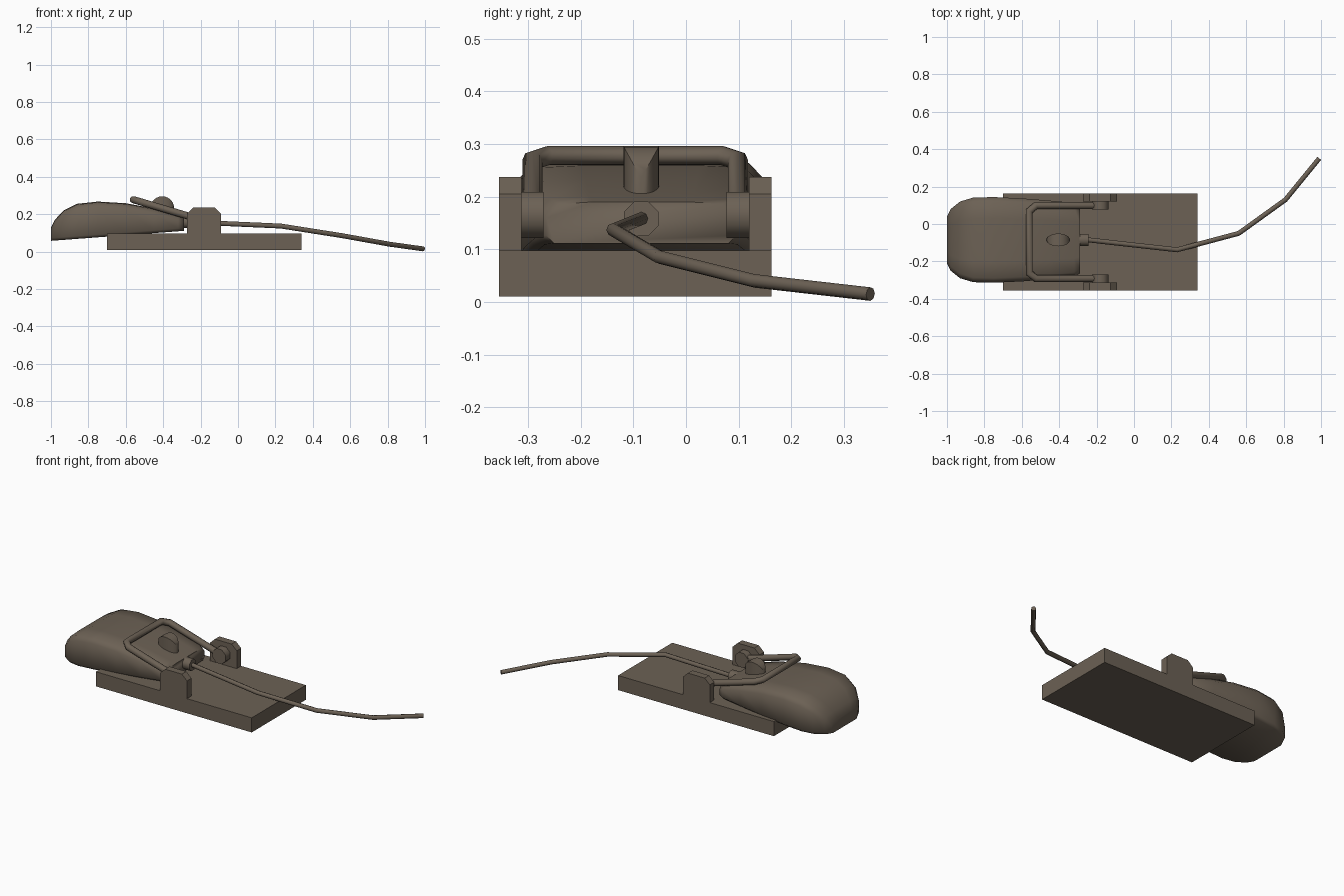
import bpy, bmesh, math
from mathutils import Matrix, Vector

cube = bpy.data.objects.get("Cube")
if cube:
    bpy.data.objects.remove(cube, do_unlink=True)

MID = -0.085  # centre line of the mouse and trap in y

mat = bpy.data.materials.new("grey_brown")
mat.use_nodes = True
COLOUR = (0.15, 0.12, 0.09, 1)
mat.diffuse_color = COLOUR
mat.node_tree.nodes["Principled BSDF"].inputs["Base Color"].default_value = COLOUR


def finish(name, bm, smooth=None):
    bmesh.ops.recalc_face_normals(bm, faces=bm.faces)
    mesh = bpy.data.meshes.new(name)
    bm.to_mesh(mesh)
    bm.free()
    obj = bpy.data.objects.new(name, mesh)
    bpy.context.collection.objects.link(obj)
    mesh.materials.append(mat)
    if smooth:
        bpy.ops.object.select_all(action='DESELECT')
        obj.select_set(True)
        bpy.context.view_layer.objects.active = obj
        bpy.ops.object.shade_smooth_by_angle(angle=math.radians(smooth))
    return obj


def loft(name, rings, smooth=None):
    """Skin a list of equal closed rings and cap both ends."""
    bm = bmesh.new()
    loops = [[bm.verts.new(p) for p in ring] for ring in rings]
    n = len(loops[0])
    for a, b in zip(loops, loops[1:]):
        for i in range(n):
            j = (i + 1) % n
            bm.faces.new((a[i], a[j], b[j], b[i]))
    bm.faces.new(loops[0])
    bm.faces.new(loops[-1])
    return finish(name, bm, smooth)


def rod(name, centre, radius, length, axis, sides=8):
    bm = bmesh.new()
    turn = Vector((0, 0, 1)).rotation_difference(Vector(axis)).to_matrix().to_4x4()
    spin = Matrix.Rotation(math.pi / sides, 4, 'Z')
    bmesh.ops.create_cone(bm, cap_ends=True, segments=sides, radius1=radius, radius2=radius,
                          depth=length, matrix=Matrix.Translation(centre) @ turn @ spin)
    return finish(name, bm, 50)


def tube(name, points, radius, sides=8):
    """Sweep a round section along a path with mitred corners."""
    pts = [Vector(p) for p in points]
    rings = []
    tangent = (pts[1] - pts[0]).normalized()
    side = tangent.cross(Vector((0, 0, 1))).normalized()
    up = side.cross(tangent)
    section = [(side * math.cos(a) + up * math.sin(a)) * radius
               for a in (math.tau * i / sides for i in range(sides))]
    ring = [pts[0] + s for s in section]
    rings.append(ring)
    for k in range(1, len(pts)):
        step = (pts[k] - pts[k - 1]).normalized()
        after = (pts[k + 1] - pts[k]).normalized() if k + 1 < len(pts) else step
        plane = (step + after).normalized()
        ring = [p + step * ((pts[k] - p).dot(plane) / step.dot(plane)) for p in ring]
        rings.append(ring)
    return loft(name, rings, 50)


# Trap board
bm = bmesh.new()
bmesh.ops.create_cube(bm, size=1, matrix=Matrix.Translation((-0.18, -0.0965, 0.054))
                      @ Matrix.Diagonal((1.04, 0.517, 0.088, 1)))
finish("trap_board", bm)

# Mouse body: x, half width, top height
stations = [(-1.0, 0.125, 0.13), (-0.98, 0.165, 0.17), (-0.93, 0.205, 0.222),
            (-0.86, 0.226, 0.256), (-0.75, 0.229, 0.268), (-0.6, 0.222, 0.259),
            (-0.45, 0.21, 0.232), (-0.32, 0.198, 0.2), (-0.29, 0.18, 0.19)]
rings = []
for x, w, top in stations:
    low = 0.058 + (x + 1) * 0.075
    half = [(w - 0.015, low), (w, low + 0.015), (w, top - 0.03), (w - 0.025, top - 0.004),
            (w * 0.5, top)]
    rings.append([(x, MID + y, z) for y, z in half]
                 + [(x, MID - y, z) for y, z in reversed(half)])
loft("mouse_body", rings, 60)

# Scroll wheel: oval column with a top curved along x
bm = bmesh.new()
N = 24
low, high = [], []
for i in range(N):
    a = math.tau * i / N
    x, y = -0.405 + 0.063 * math.cos(a), MID + 0.034 * math.sin(a)
    low.append(bm.verts.new((x, y, 0.18)))
    high.append(bm.verts.new((x, y, 0.235 + 0.061 * abs(math.sin(a)))))
for i in range(N):
    j = (i + 1) % N
    bm.faces.new((low[i], low[j], high[j], high[i]))
for i in range(N // 2):
    quad = dict.fromkeys((high[i], high[i + 1], high[-i - 1], high[-i % N]))
    bm.faces.new(list(quad))
bm.faces.new(low)
finish("scroll_wheel", bm, 40)

# Brackets and pivot bosses on both sides
arch = [(-0.272, 0.09), (-0.272, 0.205), (-0.238, 0.237), (-0.126, 0.237),
        (-0.092, 0.205), (-0.092, 0.09)]
for label, s in (("left", 1), ("right", -1)):
    c = -0.0965
    loft("bracket_" + label, [[(x, c + s * y, z) for x, z in arch] for y in (0.216, 0.2585)])
    rod("pivot_boss_" + label, (-0.18, c + s * 0.195, 0.165), 0.047, 0.043, (0, 1, 0))

# Snap bar: arms joined by a cross bar with clipped corners
arm = [(-0.18, 0.195, 0.165), (-0.525, 0.195, 0.268), (-0.56, 0.165, 0.278)]
path = [(x, -0.0965 - y, z) for x, y, z in arm]
path += [(x, -0.0965 + y, z) for x, y, z in reversed(arm)]
tube("snap_bar", path, 0.019)

# Cable and its collar
rod("cable_collar", (-0.27, MID, 0.158), 0.035, 0.055, (1, 0, 0))
tube("cable", [(-0.29, -0.08, 0.16), (0.23, -0.138, 0.137), (0.56, -0.05, 0.085),
               (0.81, 0.13, 0.04), (0.99, 0.35, 0.015)], 0.013)
